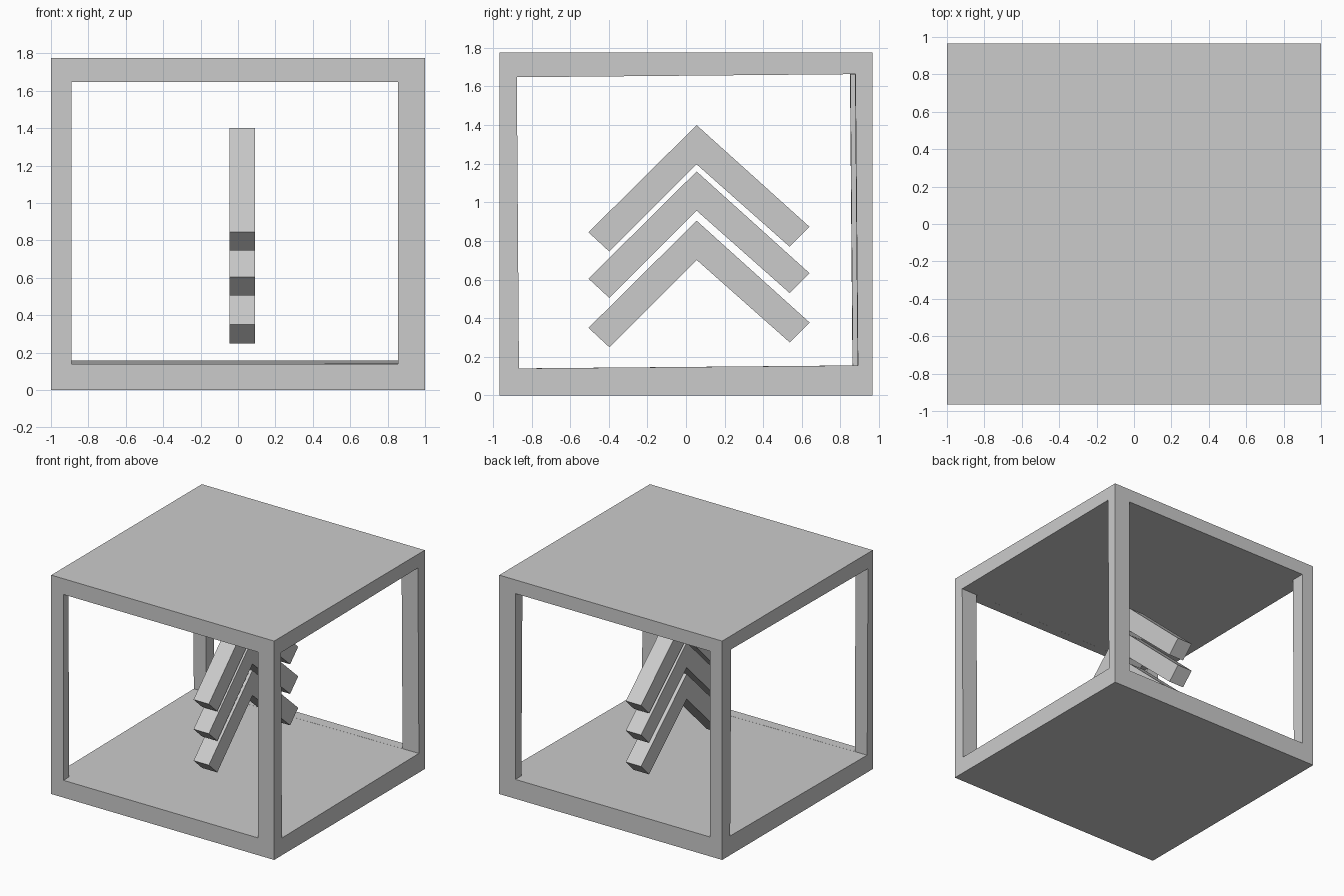
import bpy, bmesh

if "Cube" in bpy.data.objects:
    bpy.data.objects.remove(bpy.data.objects["Cube"])


def loft(name, ring_a, ring_b):
    """Closed solid between two matching rings of points."""
    bm = bmesh.new()
    a = [bm.verts.new(p) for p in ring_a]
    b = [bm.verts.new(p) for p in ring_b]
    bm.faces.new(a)
    bm.faces.new(b[::-1])
    n = len(a)
    for i in range(n):
        bm.faces.new((a[i], b[i], b[(i + 1) % n], a[(i + 1) % n]))
    bmesh.ops.recalc_face_normals(bm, faces=bm.faces)
    mesh = bpy.data.meshes.new(name)
    bm.to_mesh(mesh)
    bm.free()
    ob = bpy.data.objects.new(name, mesh)
    bpy.context.collection.objects.link(ob)
    return ob


def rect(x0, x1, y, z0, z1):
    return [(x0, y, z0), (x1, y, z0), (x1, y, z1), (x0, y, z1)]


# Outer frame block
frame = loft("open_frame", rect(-1, 1, -0.965, 0, 1.775), rect(-1, 1, 0.965, 0, 1.775))


# Slightly tilted openings, front to back and side to side
def tilt(y):
    return 0.0088 * y


front_cut = loft("front_opening_cutter", *[
    rect(-0.89, 0.855, y, 0.1485 + tilt(y), 1.6555 + tilt(y)) for y in (-1.2, 1.2)])

side_profile = [(-0.865, 0.14), (0.89, 0.1555), (0.877, 1.664), (-0.876, 1.648)]
side_cut = loft("side_opening_cutter", *[
    [(x, y + 0.014 * (x - 1), z) for y, z in side_profile] for x in (-1.2, 1.2)])

for cutter in (front_cut, side_cut):
    cutter.hide_render = True
    cutter.hide_viewport = True
    cutter.display_type = 'WIRE'
    mod = frame.modifiers.new(cutter.name, 'BOOLEAN')
    mod.operation = 'DIFFERENCE'
    mod.solver = 'EXACT'
    mod.object = cutter

# Three stacked chevrons floating in the frame
chevron = [(-0.505, 0.845), (0.055, 1.40), (0.64, 0.873),
           (0.537, 0.77), (0.055, 1.197), (-0.397, 0.745)]
for label, drop in (("top", 0), ("middle", 0.24), ("bottom", 0.495)):
    loft(label + "_chevron", *[
        [(x, y, z - drop) for y, z in chevron] for x in (-0.045, 0.092)])
